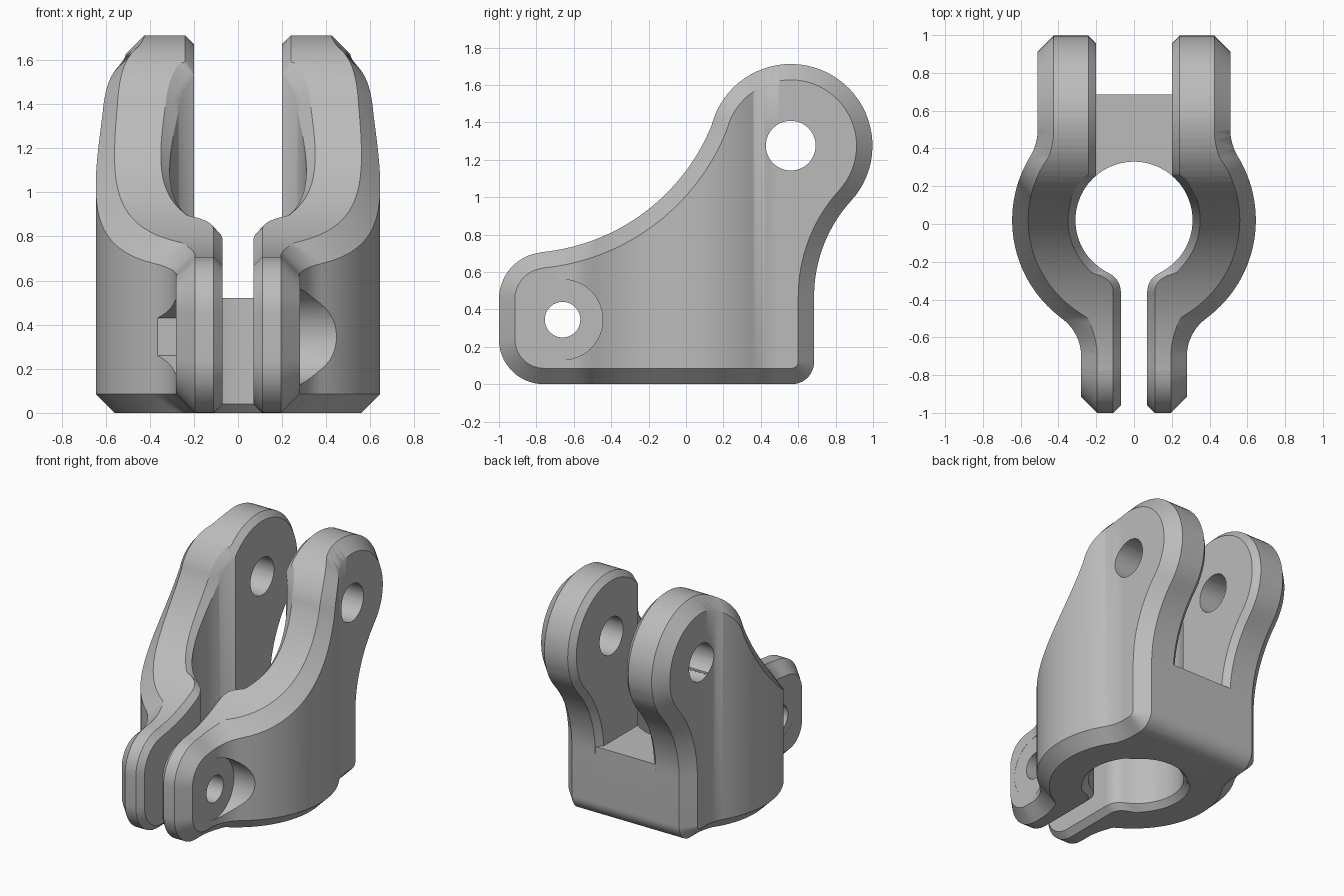
import bpy, bmesh, math
from mathutils import Vector

if "Cube" in bpy.data.objects:
    bpy.data.objects.remove(bpy.data.objects["Cube"], do_unlink=True)

grey = bpy.data.materials.new("plain_grey")
grey.use_nodes = True
grey.diffuse_color = (0.5, 0.5, 0.5, 1)
grey.node_tree.nodes["Principled BSDF"].inputs["Base Color"].default_value = (0.5, 0.5, 0.5, 1)

BORE_Y, BORE_R, BODY_R = 0.02, 0.31, 0.645
OUT_CHAMFER, IN_CHAMFER = 0.085, 0.04
PIVOT, PIVOT_R = (0.56, 1.275), 0.133
BOLT, BOLT_R = (-0.66, 0.345), 0.095


def arc(cy, cz, r, a0, a1, n):
    """Points on an arc in the side plane, angles in degrees."""
    angles = [math.radians(a0 + (a1 - a0) * i / n) for i in range(n + 1)]
    return [Vector((cy + r * math.cos(a), cz + r * math.sin(a))) for a in angles]


def circle_x(y, cx, cy, r, side):
    return cx + side * math.sqrt(max(r * r - (y - cy) ** 2, 0))


def outer_x(y):
    """Outer wall in plan: straight lug, fillet, round body, fillet, clamp ear."""
    if y > 0.5:
        return 0.51
    if y > 0.356:
        return circle_x(y, 0.786, 0.5, 0.276, -1)
    if y > -0.5:
        return circle_x(y, 0, BORE_Y, BODY_R, 1)
    if y > -0.7:
        return circle_x(y, 0.527, -0.7, 0.247, -1)
    return 0.28


def inner_x(y):
    """Inner wall in plan: fork slot, bore, rounded clamp slot."""
    if y > 0.257:
        return 0.2
    if y > -0.26:
        return circle_x(y, 0, BORE_Y, BORE_R, 1)
    if y > -0.36:
        return circle_x(y, 0.181, -0.36, 0.111, -1)
    return 0.07


def stretch(f, y):
    """Keeps the chamfer width even where the wall slopes."""
    slope = (f(y + 0.01) - f(y - 0.01)) / 0.02
    return min(math.sqrt(1 + slope * slope), 2.2)


def wall_x(level, y):
    a, b = inner_x(y), outer_x(y)
    a1 = a + IN_CHAMFER * stretch(inner_x, y)
    b1 = b - OUT_CHAMFER * stretch(outer_x, y)
    stops = [a, a1, b1, b]
    i = min(int(level), 2)
    return stops[i] + (stops[i + 1] - stops[i]) * (level - i)


def inset(points, d):
    result = []
    for i, p in enumerate(points):
        e0 = (p - points[i - 1]).normalized()
        e1 = (points[(i + 1) % len(points)] - p).normalized()
        n0, n1 = Vector((e0.y, -e0.x)), Vector((e1.y, -e1.x))
        n = (n0 + n1).normalized()
        result.append(p - n * d / max(n.dot(n0), 0.3))
    return result


# Side outline shared by both arms, counter-clockwise
outline = arc(-0.76, 0.24, 0.24, 180, 270, 16)
outline += arc(0.565, 0.12, 0.12, -90, 0, 12)
outline += arc(1.443, 0.47, 0.758, 180, 137.7, 16)
outline += arc(*PIVOT, 0.437, -42.3, 160.1, 40)[1:]
outline += arc(-0.877, 1.795, 1.094, -19.9, -84.6, 30)[1:]
outline += arc(-0.75, 0.455, 0.25, 95.4, 180, 16)[1:]


def make_object(name, bm):
    bmesh.ops.recalc_face_normals(bm, faces=bm.faces)
    mesh = bpy.data.meshes.new(name)
    bm.to_mesh(mesh)
    bm.free()
    mesh.materials.append(grey)
    obj = bpy.data.objects.new(name, mesh)
    bpy.context.collection.objects.link(obj)
    return obj


def activate(obj):
    bpy.ops.object.select_all(action='DESELECT')
    obj.select_set(True)
    bpy.context.view_layer.objects.active = obj


def loft(bm, rings):
    n = len(rings[0])
    for a, b in zip(rings, rings[1:]):
        for i in range(n):
            j = (i + 1) % n
            bm.faces.new((a[i], a[j], b[j], b[i]))
    bm.faces.new(rings[0][::-1])
    bm.faces.new(rings[-1])


def cut(obj, centre, radius, x0, x1, sides):
    """Removes a prism along x, with one flat towards the back if six-sided."""
    bm = bmesh.new()
    rings = []
    for x in (x0, x1):
        pts = arc(*centre, radius, 30, 390, sides)[:-1]
        rings.append([bm.verts.new((x, p.x, p.y)) for p in pts])
    loft(bm, rings)
    cutter = make_object("cutter", bm)
    cutter.hide_render = True
    mod = obj.modifiers.new("cut", 'BOOLEAN')
    mod.operation, mod.solver, mod.object = 'DIFFERENCE', 'EXACT', cutter
    activate(obj)
    bpy.ops.object.modifier_apply(modifier=mod.name)
    bpy.data.objects.remove(cutter, do_unlink=True)


def arm(name, side):
    bm = bmesh.new()
    layers = [inset(outline, IN_CHAMFER), outline, outline, inset(outline, OUT_CHAMFER)]
    rings = [[bm.verts.new((level, p.x, p.y)) for p in pts] for level, pts in enumerate(layers)]
    loft(bm, rings)
    # Slice along y so that the walls can follow the plan curves
    slices = [-0.993 + 0.02 * i for i in range(100)]
    slices += [0.257, 0.2565, 0.356, -0.26, -0.36, -0.5, -0.7]
    for y in slices:
        bmesh.ops.bisect_plane(bm, geom=bm.verts[:] + bm.edges[:] + bm.faces[:], dist=1e-5,
                               plane_co=(0, y, 0), plane_no=(0, 1, 0))
    for v in bm.verts:
        v.co.x = side * wall_x(v.co.x, v.co.y)
    bmesh.ops.triangulate(bm, faces=bm.faces[:])
    obj = make_object(name, bm)
    cut(obj, PIVOT, PIVOT_R, side * 0.1, side * 0.8, 48)
    cut(obj, BOLT, BOLT_R, side * 0.01, side * 0.8, 40)
    # Round bolt-head seat on the left, hexagonal nut seat on the right
    radius, sides = (0.215, 48) if side > 0 else (0.17, 6)
    cut(obj, BOLT, radius, side * 0.279, side * 0.8, sides)
    return obj


def bridge():
    """Solid web behind the bore that joins the two arms."""
    bm = bmesh.new()
    half, rings = 0.24, []
    for i in range(25):
        x = -half + 2 * half * i / 24
        front = BORE_Y + math.sqrt(BORE_R ** 2 - x * x)
        section = [Vector((front, 0.52)), Vector((front, IN_CHAMFER)),
                   Vector((front + IN_CHAMFER, 0))]
        section += arc(0.565, 0.12, 0.12, -90, 0, 12) + [Vector((0.685, 0.52))]
        rings.append([bm.verts.new((x, p.x, p.y)) for p in section])
    loft(bm, rings)
    return make_object("rear_bridge", bm)


for part in (arm("left_arm", 1), arm("right_arm", -1), bridge()):
    activate(part)
    bpy.ops.object.shade_smooth_by_angle(angle=math.radians(28))
